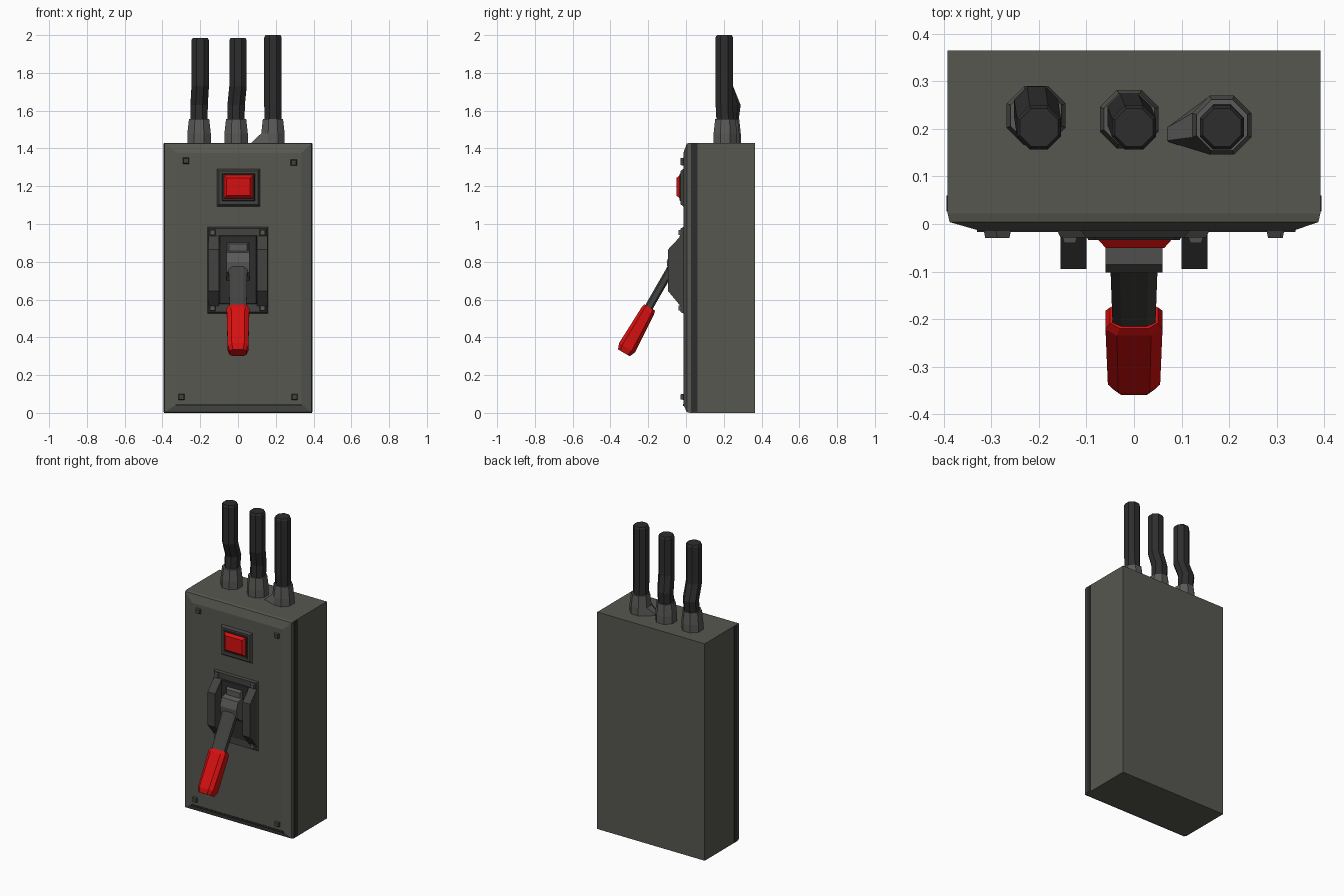
import bpy, bmesh, math
from mathutils import Vector

if "Cube" in bpy.data.objects:
    bpy.data.objects.remove(bpy.data.objects["Cube"])


def material(name, r, g, b):
    m = bpy.data.materials.new(name)
    m.diffuse_color = (r, g, b, 1)
    m.use_nodes = True
    m.node_tree.nodes["Principled BSDF"].inputs["Base Color"].default_value = m.diffuse_color
    return m


GREY = material("grey paint", 0.095, 0.096, 0.082)
METAL = material("fitting grey", 0.10, 0.10, 0.097)
STEEL = material("dark steel", 0.055, 0.055, 0.052)
BLACK = material("black rubber", 0.026, 0.026, 0.026)
RED = material("red plastic", 0.68, 0.005, 0.005)


def loft(name, rings, mat):
    """Skin a closed solid through rings of equal point count."""
    bm = bmesh.new()
    vs = [[bm.verts.new(p) for p in ring] for ring in rings]
    n = len(vs[0])
    for a, b in zip(vs, vs[1:]):
        for i in range(n):
            j = (i + 1) % n
            bm.faces.new((a[i], a[j], b[j], b[i]))
    bm.faces.new(vs[0])
    bm.faces.new(vs[-1])
    bmesh.ops.recalc_face_normals(bm, faces=bm.faces)
    me = bpy.data.meshes.new(name)
    bm.to_mesh(me)
    bm.free()
    me.materials.append(mat)
    ob = bpy.data.objects.new(name, me)
    bpy.context.collection.objects.link(ob)
    return ob


def rect(x0, x1, z0, z1, y):
    return [(x0, y, z0), (x1, y, z0), (x1, y, z1), (x0, y, z1)]


def plate(name, x0, x1, z0, z1, y_back, y_front, inset, mat):
    """Front-facing plate with a sloped edge."""
    return loft(name, [rect(x0, x1, z0, z1, y_back),
                       rect(x0 + inset, x1 - inset, z0 + inset, z1 - inset, y_front)], mat)


def circle(cx, cy, z, r, n=8):
    return [Vector((cx + r * math.cos(2 * math.pi * (i + 0.5) / n),
                    cy + r * math.sin(2 * math.pi * (i + 0.5) / n), z)) for i in range(n)]


def bar(name, stations, mat):
    """Chamfered bar leaning in the yz plane; stations are y, z, half width, half depth."""
    d = Vector((0, -0.5, -0.866))
    n = Vector((0, -0.866, 0.5))
    rings = []
    for y, z, w, t in stations:
        c, k = Vector((0, y, z)), 0.6
        rings.append([c + Vector((w * a, 0, 0)) + n * t * b for a, b in
                      ((1, k), (k, 1), (-k, 1), (-1, k), (-1, -k), (-k, -1), (k, -1), (1, -k))])
    return loft(name, rings, mat)


# enclosure with bevelled front cover
loft("enclosure", [rect(-.392, .392, 0, 1.43, .365), rect(-.392, .392, 0, 1.43, .022),
                   rect(-.388, .388, .004, 1.426, .004),
                   rect(-.325, .335, .045, 1.375, -.014)], GREY)

# dark cover seam on both sides, lip along the bottom
for name, s in (("left_seam", -1), ("right_seam", 1)):
    x0, x1 = sorted((s * .385, s * .394))
    plate(name, x0, x1, .005, 1.425, .06, .026, 0, BLACK)
plate("bottom_lip", -.33, .34, .036, .048, .0, -.017, 0, BLACK)

# cover screws
for i, (x, z) in enumerate(((-.275, 1.335), (.295, 1.325), (-.3, .085), (.3, .085))):
    plate(f"cover_screw_{i + 1}", x - .017, x + .017, z - .017, z + .017, -.01, -.029, .004, STEEL)

# indicator light
plate("light_bezel", -.115, .12, 1.09, 1.295, -.01, -.028, .014, STEEL)
plate("light_gasket", -.085, .09, 1.12, 1.268, -.027, -.034, .004, BLACK)
plate("light_lens", -.078, .082, 1.132, 1.262, -.03, -.05, .018, RED)

# switch plate, dark slot and its screws
plate("switch_plate", -.163, .16, .525, .985, -.01, -.028, .008, STEEL)
plate("lever_slot", -.1, .1, .575, .94, -.027, -.034, .004, BLACK)
plate("slot_header", -.06, .06, .84, .905, -.03, -.05, .012, METAL)
for i, (x, z) in enumerate(((-.135, .955), (.13, .955), (-.135, .555), (.13, .555))):
    plate(f"plate_screw_{i + 1}", x - .016, x + .016, z - .016, z + .016, -.025, -.04, .004, METAL)

# raised guard rails either side of the lever
profile = ((-.02, .945), (-.095, .865), (-.095, .645), (-.02, .555))
for name, s in (("left_rail", -1), ("right_rail", 1)):
    loft(name, [[(s * .155, y, z) for y, z in profile],
                [(s * .10, y, z) for y, z in profile]], STEEL)

# pivot housing and lever
hub = ((-.02, .865), (-.085, .85), (-.102, .80), (-.095, .745), (-.02, .69))
loft("lever_hub", [[(x, y, z) for y, z in hub] for x in (-.06, .06)], METAL)
bar("lever_arm", [(-.07, .78, .05, .022), (-.205, .545, .045, .022)], STEEL)
bar("lever_handle", [(-.192, .558, .05, .032), (-.202, .54, .06, .038),
                     (-.312, .345, .055, .049), (-.329, .318, .044, .036)], RED)

# cables with their glands: x, bend offset in x and y, top height
cables = ((-.2, -.006, .04, 1.985), (0, -.01, .025, 1.985), (.185, 0, .0, 2.0))
for i, (x, bx, by, top) in enumerate(cables):
    y = .203
    gx, gy = x + bx, y + by * .5 + .005
    rings = [circle(gx, gy, 1.425, .067), circle(gx, gy, 1.48, .067), circle(gx, gy, 1.555, .058)]
    if i == 2:
        rings[0][3].x = rings[0][4].x = .065     # pulled-out foot on the right gland
        rings[0][3].y = .2
        rings[0][4].y = .175
    loft(f"gland_{i + 1}", rings, METAL)
    loft(f"cable_{i + 1}", [circle(gx, gy, 1.5, .048), circle(gx, y + by, 1.63, .05),
                            circle(x, y, 1.73, .05), circle(x, y, top - .012, .05),
                            circle(x, y, top, .043)], BLACK)
